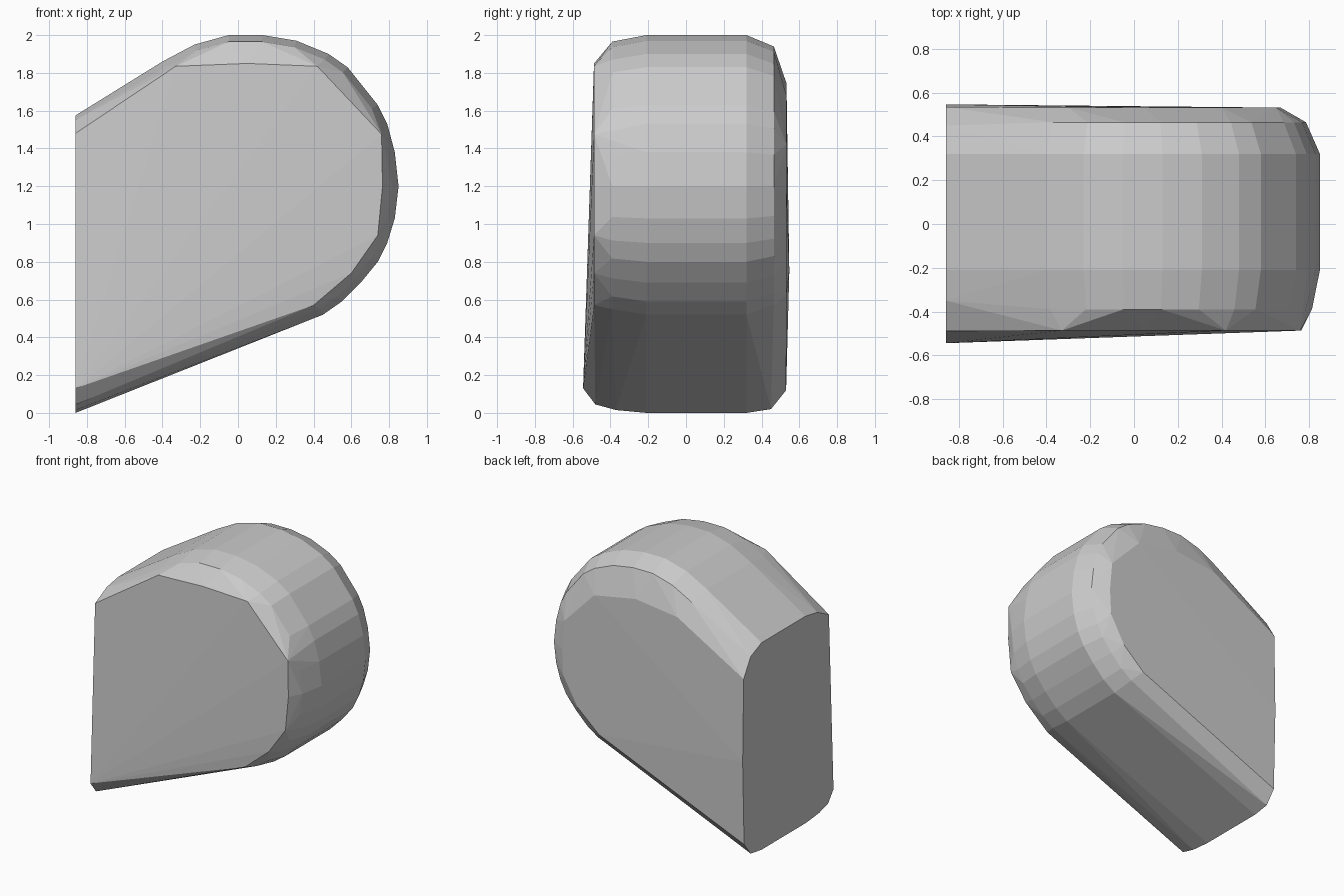
import bpy, bmesh, math

X0 = -0.86  # flat rear end

# main side profile (x, z)
outer = [(0.45, 0.52), (0.55, 0.59), (0.65, 0.69), (0.74, 0.80), (0.79, 0.90),
         (0.83, 1.03), (0.85, 1.20), (0.83, 1.38), (0.79, 1.53), (0.74, 1.63),
         (0.58, 1.83), (0.48, 1.90), (0.31, 1.97), (0.13, 2.0), (-0.05, 2.0),
         (-0.23, 1.95), (-0.40, 1.86)]
# flat front face and flat back face (x, z)
front = [(0.40, 0.57), (0.60, 0.74), (0.74, 0.94), (0.765, 1.20), (0.76, 1.475),
         (0.42, 1.835), (0.05, 1.85), (-0.33, 1.835)]
back = [(0.36, 0.63), (0.54, 0.79), (0.66, 1.0), (0.67, 1.20), (0.65, 1.42),
        (0.40, 1.68), (0.05, 1.745), (-0.30, 1.70)]
# outline of the rear end (y, z)
end = [(-0.21, 0.0), (-0.37, 0.015), (-0.48, 0.045), (-0.545, 0.13), (-0.49, 1.48),
       (-0.35, 1.55), (-0.21, 1.575), (0.32, 1.575), (0.45, 1.52), (0.535, 1.38),
       (0.547, 0.75), (0.53, 0.12), (0.45, 0.02), (0.32, 0.0)]


def ring(profile, y, scale=1.0):
    """Profile placed at depth y, shrunk about the round end's centre."""
    return [(x * scale, y, 1.2 + (z - 1.2) * scale) for x, z in profile]


points = ring(outer, -0.21) + ring(outer, 0.32)
points += ring(outer, -0.39, 0.957) + ring(outer, 0.465, 0.925)
points += ring(front, -0.487) + ring(back, 0.532)
points += [(X0, y, z) for y, z in end]

# faceted body skinned over the profiles
bm = bmesh.new()
for p in points:
    bm.verts.new(p)
res = bmesh.ops.convex_hull(bm, input=bm.verts[:])
loose = [v for v in bm.verts if not v.link_faces]
bmesh.ops.delete(bm, geom=loose, context='VERTS')
bmesh.ops.dissolve_limit(bm, angle_limit=math.radians(1), verts=bm.verts[:], edges=bm.edges[:])
bmesh.ops.recalc_face_normals(bm, faces=bm.faces[:])
mesh = bpy.data.meshes.new("rounded_block")
bm.to_mesh(mesh)
bm.free()
obj = bpy.data.objects.new("rounded_block", mesh)
bpy.context.collection.objects.link(obj)
